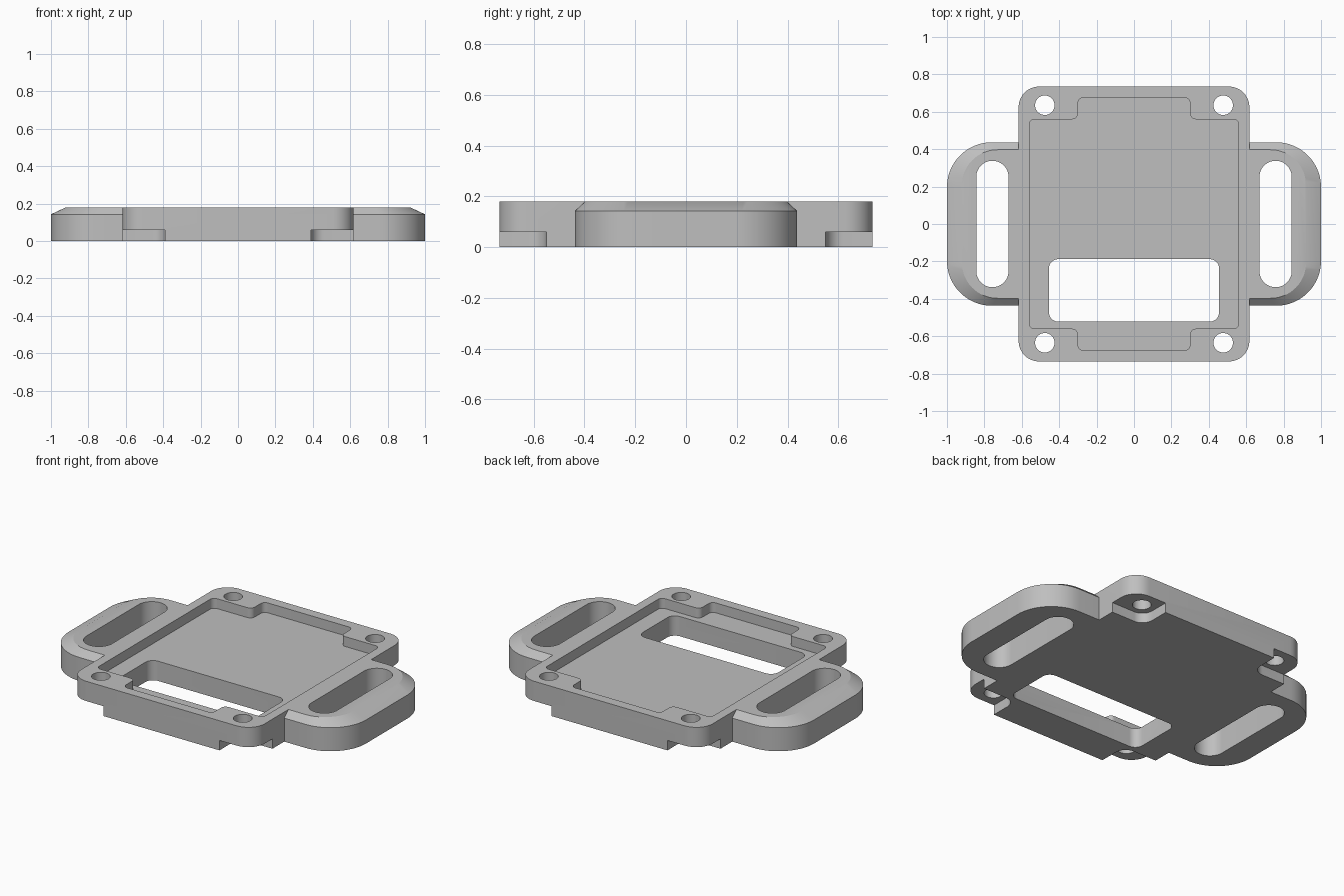
import bpy, bmesh, math
from mathutils import Vector

if "Cube" in bpy.data.objects:
    bpy.data.objects.remove(bpy.data.objects["Cube"])

grey = bpy.data.materials.new("light grey")
grey.use_nodes = True
grey.diffuse_color = (0.52, 0.52, 0.52, 1)
grey.node_tree.nodes["Principled BSDF"].inputs["Base Color"].default_value = grey.diffuse_color

HEIGHT = 0.18


def rounded(corners, steps=10):
    """Outline from (x, y, radius) corners, each replaced by a tangent arc."""
    out = []
    for i, (x, y, r) in enumerate(corners):
        p = Vector((x, y))
        a = (Vector(corners[i - 1][:2]) - p).normalized()
        b = (Vector(corners[(i + 1) % len(corners)][:2]) - p).normalized()
        if r == 0:
            out.append(p)
            continue
        centre = p + (a + b) * r          # all corners are right angles
        for k in range(steps + 1):
            t = k / steps * math.pi / 2
            out.append(centre - b * r * math.cos(t) - a * r * math.sin(t))
    return out


def rectangle(cx, cy, hx, hy, r, steps=10):
    return rounded([(cx - hx, cy - hy, r), (cx + hx, cy - hy, r),
                    (cx + hx, cy + hy, r), (cx - hx, cy + hy, r)], steps)


def loft(name, layers):
    """Closed solid through outlines of equal length, as (outline, z) layers."""
    bm = bmesh.new()
    rings = [[bm.verts.new((p.x, p.y, z)) for p in outline] for outline, z in layers]
    bm.faces.new(rings[0])
    bm.faces.new(rings[-1])
    for low, high in zip(rings, rings[1:]):
        for i in range(len(low)):
            bm.faces.new((low[i - 1], low[i], high[i], high[i - 1]))
    bmesh.ops.recalc_face_normals(bm, faces=bm.faces)
    mesh = bpy.data.meshes.new(name)
    bm.to_mesh(mesh)
    bm.free()
    mesh.materials.append(grey)
    obj = bpy.data.objects.new(name, mesh)
    bpy.context.collection.objects.link(obj)
    return obj


def prism(name, outline, low=-0.1, high=0.3):
    return loft(name, [(outline, low), (outline, high)])


def combine(target, tool, operation):
    mod = target.modifiers.new(tool.name, 'BOOLEAN')
    mod.operation = operation
    mod.solver = 'EXACT'
    mod.object = tool
    bpy.context.view_layer.objects.active = target
    bpy.ops.object.modifier_apply(modifier=mod.name)
    bpy.data.objects.remove(tool)


# Main frame, and the strap lugs as one chamfered slab running through it
tray = prism("mounting_tray", rectangle(0, 0, 0.617, 0.735, 0.11), 0, HEIGHT)
lug_side = rectangle(0, 0, 1.0, 0.437, 0.24, 16)
lug_top = rectangle(0, 0, 0.92, 0.397, 0.19, 16)
lugs = loft("strap_lugs", [(lug_side, 0), (lug_side, 0.143), (lug_top, HEIGHT)])
combine(tray, lugs, 'UNION')

# Shallow recess with a tab at the front and back
half = [(0.56, -0.56, 0.03), (0.56, 0.56, 0.03), (0.30, 0.56, 0.03), (0.30, 0.675, 0.03)]
recess = half + [(-x, y, r) for x, y, r in reversed(half[1:])]
recess += [(-0.56, -0.56, 0.03), (-0.30, -0.56, 0.03), (-0.30, -0.675, 0.03),
           (0.30, -0.675, 0.03), (0.30, -0.56, 0.03)]
combine(tray, prism("recess", rounded(recess), 0.12), 'DIFFERENCE')

# Window through the floor
combine(tray, prism("window", rectangle(0, -0.355, 0.455, 0.167, 0.05)), 'DIFFERENCE')

# Strap slots, screw holes and the undercut at each corner
for sx in (-1, 1):
    slot = rectangle(sx * 0.757, 0, 0.086, 0.338, 0.0859, 14)
    combine(tray, prism("slot", slot), 'DIFFERENCE')
    for sy in (-1, 1):
        hole = rectangle(sx * 0.477, sy * 0.635, 0.052, 0.052, 0.0519, 8)
        combine(tray, prism("hole", hole), 'DIFFERENCE')
        notch = rounded([(sx * 0.39, sy * 0.55, 0.07), (sx * 0.8, sy * 0.55, 0),
                         (sx * 0.8, sy * 0.9, 0), (sx * 0.39, sy * 0.9, 0)])
        combine(tray, prism("notch", notch, -0.1, 0.06), 'DIFFERENCE')

# Smooth the rounded walls and keep the hard edges
bpy.ops.object.select_all(action='DESELECT')
tray.select_set(True)
bpy.context.view_layer.objects.active = tray
bpy.ops.object.shade_smooth_by_angle(angle=math.radians(25))
